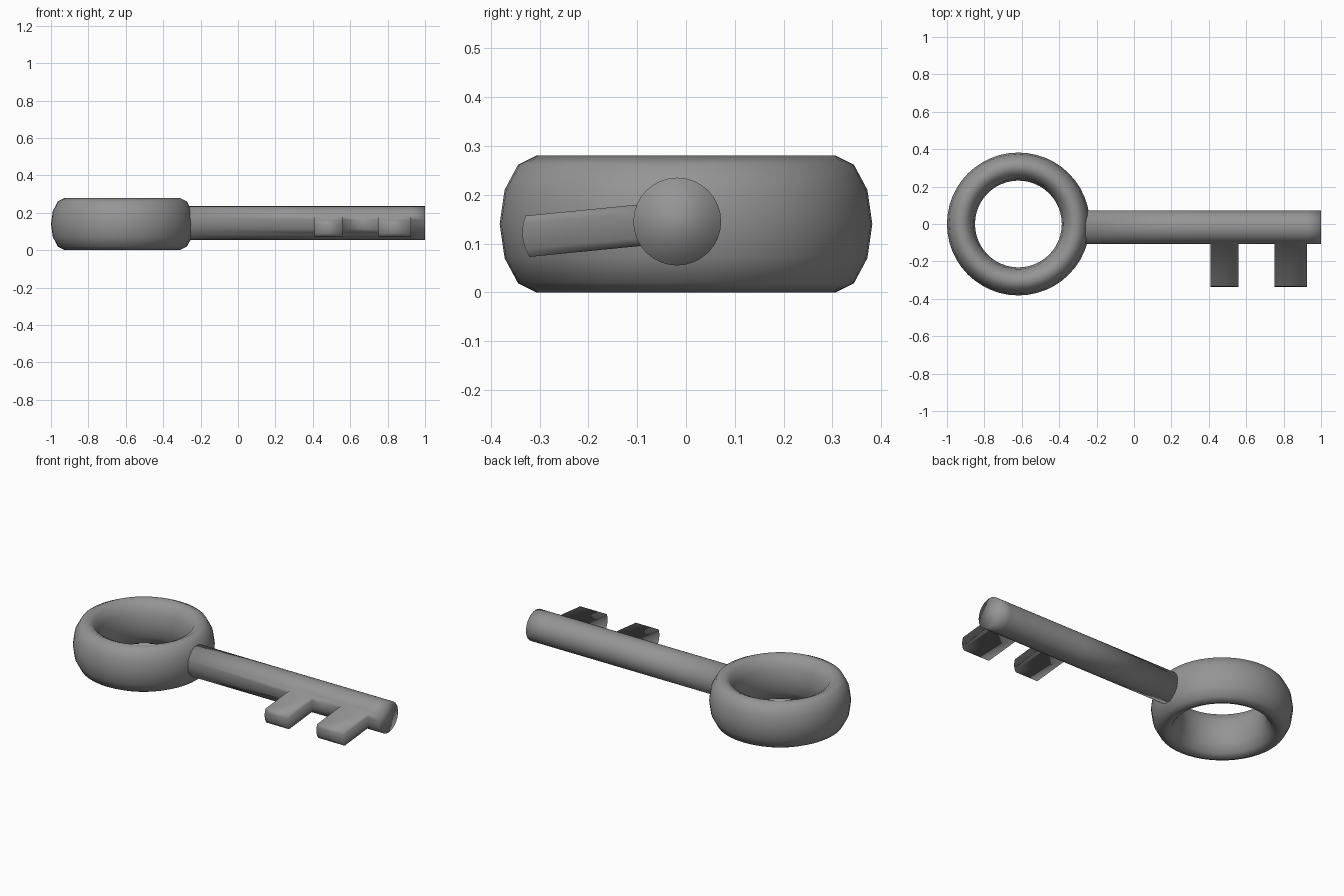
import bpy, bmesh, math
from mathutils import Vector

if "Cube" in bpy.data.objects:
    bpy.data.objects.remove(bpy.data.objects["Cube"])

metal = bpy.data.materials.new("grey metal")
metal.diffuse_color = (0.3, 0.3, 0.3, 1)
metal.use_nodes = True
metal.node_tree.nodes["Principled BSDF"].inputs["Base Color"].default_value = metal.diffuse_color


def finish(name, bm):
    bmesh.ops.recalc_face_normals(bm, faces=bm.faces[:])
    mesh = bpy.data.meshes.new(name)
    bm.to_mesh(mesh)
    bm.free()
    mesh.materials.append(metal)
    mesh.shade_smooth()
    obj = bpy.data.objects.new(name, mesh)
    bpy.context.collection.objects.link(obj)
    return obj


def bridge(bm, loops, closed):
    """Join successive vertex loops with quads; return the faces per span."""
    n, spans = len(loops[0]), []
    for i in range(len(loops) - (0 if closed else 1)):
        a, b = loops[i], loops[(i + 1) % len(loops)]
        spans.append([bm.faces.new((a[j], a[(j + 1) % n], b[(j + 1) % n], b[j]))
                      for j in range(n)])
    return spans


# Bow: ring with a tall 12-sided elliptical section
bm = bmesh.new()
loops = []
for i in range(48):
    a = math.tau * i / 48
    loop = []
    for j in range(12):
        t = math.tau * j / 12
        r = 0.307 + 0.075 * math.cos(t)
        loop.append(bm.verts.new((-0.618 + r * math.cos(a), r * math.sin(a),
                                  0.14 + 0.14 * math.sin(t))))
    loops.append(loop)
bridge(bm, loops, True)
finish("bow_ring", bm)

# Shaft: 32-sided rod, with edge loops where the teeth start and stop
bm = bmesh.new()
SIDES, R, CY, CZ = 32, 0.09, -0.018, 0.145
loops = []
for x in (-0.26, 0.41, 0.56, 0.75, 0.925, 1.0):
    loops.append([bm.verts.new((x, CY + R * math.cos(math.tau * j / SIDES),
                                CZ + R * math.sin(math.tau * j / SIDES)))
                  for j in range(SIDES)])
spans = bridge(bm, loops, False)
bm.faces.new(loops[0])
bm.faces.new(loops[-1])

# Teeth: five rod faces of two spans pulled outward
angle = math.tau * 16.5 / SIDES
shift = Vector((0, math.cos(angle), math.sin(angle))) * 0.229
for s in (1, 3):
    faces = spans[s][14:19]
    ret = bmesh.ops.extrude_face_region(bm, geom=faces)
    verts = [g for g in ret["geom"] if isinstance(g, bmesh.types.BMVert)]
    bmesh.ops.translate(bm, vec=shift, verts=verts)
    bmesh.ops.delete(bm, geom=[f for f in faces if f.is_valid], context="FACES")
finish("shaft_with_teeth", bm)
